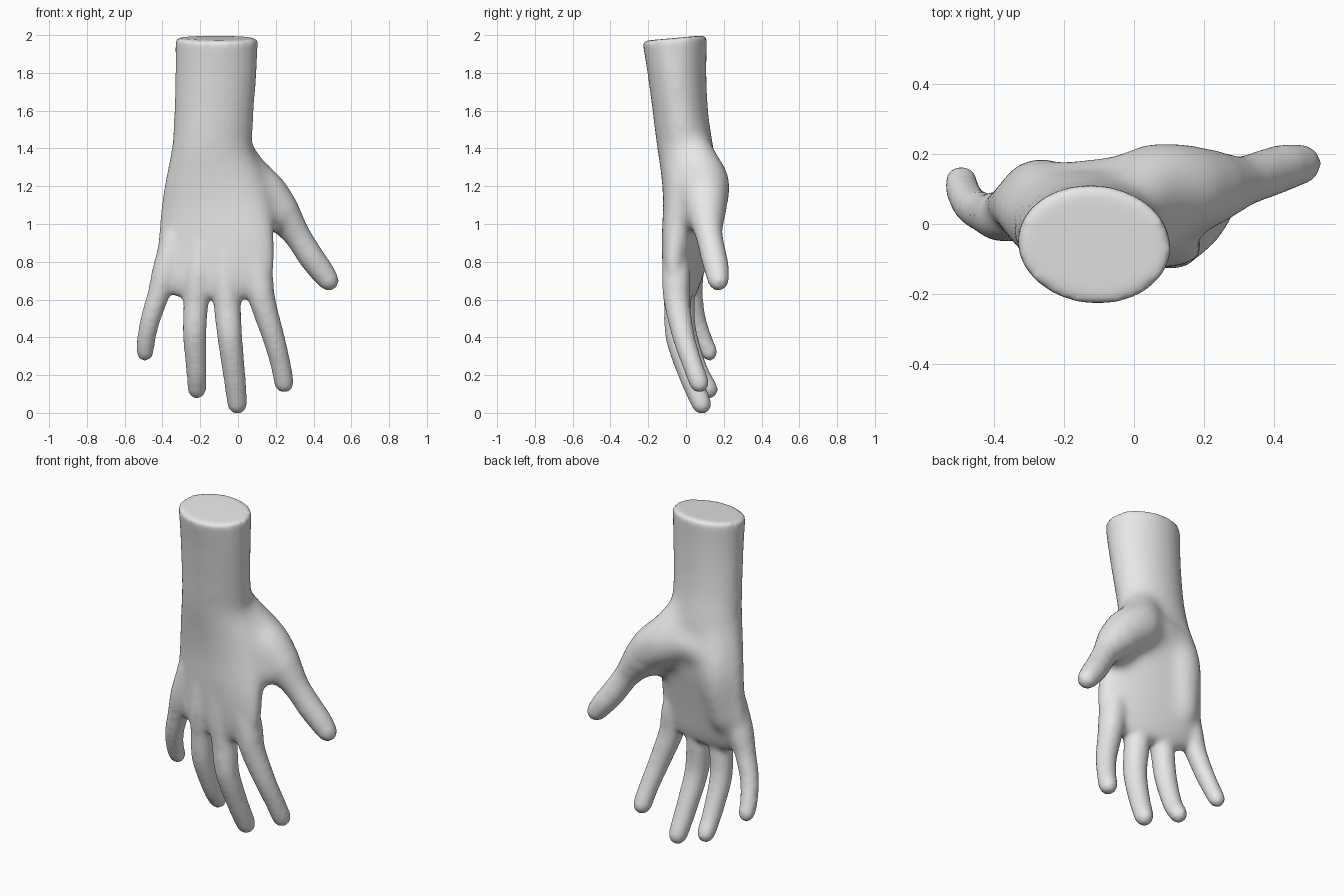
import bpy, bmesh, math
from mathutils import Vector

if "Cube" in bpy.data.objects:
    bpy.data.objects.remove(bpy.data.objects["Cube"])

SIDES = 24
PAD = 0.007          # makes up for the shrinkage of the final smoothing
bm = bmesh.new()


def spline(keys, steps=6):
    """Catmull-Rom interpolation through rows of numbers."""
    k = [Vector(r) for r in keys]
    k = [k[0] * 2 - k[1]] + k + [k[-1] * 2 - k[-2]]
    out = []
    for i in range(1, len(k) - 2):
        a, b, c, d = k[i - 1:i + 3]
        for s in range(steps):
            t = s / steps
            out.append((b * 2 + (c - a) * t + (a * 2 - b * 5 + c * 4 - d) * t * t
                        + (b * 3 - a - c * 3 + d) * t ** 3) * 0.5)
    return out + [k[-2]]


def loft(rings):
    """Skin a closed tube over rings of points."""
    rows = [[bm.verts.new(p) for p in ring] for ring in rings]
    for a, b in zip(rows, rows[1:]):
        for i in range(SIDES):
            j = (i + 1) % SIDES
            bm.faces.new((a[i], a[j], b[j], b[i]))
    bm.faces.new(rows[0])
    bm.faces.new(rows[-1])


def limb(keys):
    """Round tapering tube with domed ends; rows are x, y, z, radius."""
    pts = spline(keys)
    mid = [Vector(p[:3]) for p in pts]
    rad = [p[3] + PAD for p in pts]
    tan = [(mid[min(i + 1, len(mid) - 1)] - mid[max(i - 1, 0)]).normalized()
           for i in range(len(mid))]
    path = list(zip(mid, rad, tan))
    angles = [math.radians(a) for a in (20, 40, 58, 74, 86)]

    def dome(end, sign):
        c, r, t = end
        return [(c + t * (sign * 1.12 * r * math.sin(a)), r * math.cos(a), t) for a in angles]

    path = dome(path[0], -1)[::-1] + path + dome(path[-1], 1)
    rings = []
    for c, r, t in path:
        u = Vector((0, 1, 0)).cross(t).normalized()
        v = t.cross(u)
        rings.append([c + (u * math.cos(w) + v * math.sin(w)) * r
                      for w in (2 * math.pi * i / SIDES for i in range(SIDES))])
    loft(rings)


def trunk(keys):
    """Oval tube; rows are z, centre x, centre y, half width, half depth, twist."""
    rings = []
    for z, cx, cy, rx, ry, tw in spline(keys):
        ring = []
        for i in range(SIDES):
            w = 2 * math.pi * i / SIDES
            x, y = (rx + .003) * math.cos(w), (ry + .003) * math.sin(w)
            px = cx + x * math.cos(tw) - y * math.sin(tw)
            py = cy + x * math.sin(tw) + y * math.cos(tw)
            # the cut end slopes slightly down to the front
            slope = max(0, (z - 1.8) / .2) * (py - .11) * .09
            ring.append(Vector((px, py, z + slope)))
        rings.append(ring)
    loft(rings)


def fuse(name, voxel, iterations):
    """Turn the collected tubes into one object with a single soft skin."""
    bmesh.ops.recalc_face_normals(bm, faces=bm.faces)
    mesh = bpy.data.meshes.new(name)
    bm.to_mesh(mesh)
    bm.clear()
    obj = bpy.data.objects.new(name, mesh)
    bpy.context.collection.objects.link(obj)
    skin = obj.modifiers.new("fuse", 'REMESH')
    skin.mode = 'VOXEL'
    skin.voxel_size = voxel
    skin.use_smooth_shade = True
    soft = obj.modifiers.new("soften", 'SMOOTH')
    soft.factor = .5
    soft.iterations = iterations
    return obj


# Palm, softened strongly on its own first
trunk([(1.72, -.122, -.04, .209, .147, -.05),
       (1.55, -.129, -.025, .208, .146, -.04),
       (1.4, -.137, -.003, .215, .148, 0),
       (1.25, -.122, .012, .262, .140, -.06),
       (1.1, -.117, .014, .295, .128, -.15),
       (.95, -.115, .0, .315, .112, -.2),
       (.8, -.12, -.012, .328, .094, -.2),
       (.69, -.125, -.018, .31, .08, -.18),
       (.60, -.115, -.02, .22, .055, -.15)])
# fleshy thumb base, outer pad, heel of the palm and web beside the thumb
limb([(-.02, .04, 1.38, .10), (.05, .09, 1.23, .132), (.14, .10, 1.155, .125),
      (.22, .105, 1.07, .105)])
limb([(-.23, .05, 1.32, .09), (-.265, .075, 1.1, .11), (-.30, .055, .84, .085)])
limb([(-.22, .08, 1.2, .09), (-.1, .09, 1.24, .095), (.02, .09, 1.2, .10)])
limb([(.10, .01, 1.06, .075), (.21, .075, 1.03, .075)])
palm = fuse("palm", .016, 40)
soft_palm = palm.evaluated_get(bpy.context.evaluated_depsgraph_get())
bm.from_mesh(soft_palm.to_mesh())
soft_palm.to_mesh_clear()
bpy.data.objects.remove(palm)

# Forearm
trunk([(2.0, -.113, -.06, .217, .169, -.10),
       (1.8, -.117, -.048, .213, .153, -.08),
       (1.6, -.127, -.03, .208, .144, -.05),
       (1.4, -.137, -.005, .208, .140, 0)])

# Thumb
limb([(.13, .10, 1.15, .105), (.20, .105, 1.085, .105), (.252, .11, 1.025, .088),
      (.312, .122, .942, .066), (.385, .147, .828, .063), (.432, .162, .765, .060),
      (.474, .17, .708, .052)])

# Index finger
limb([(.07, -.055, .88, .06), (.108, -.052, .72, .07), (.13, -.048, .59, .063),
      (.188, -.012, .40, .053), (.225, .033, .26, .048), (.243, .068, .163, .047)])

# Middle finger
limb([(-.07, -.055, .88, .06), (-.065, -.05, .72, .07), (-.058, -.045, .58, .066),
      (-.043, -.042, .40, .06), (-.02, .02, .20, .053), (-.004, .08, .052, .048)])

# Ring finger
limb([(-.19, -.035, .88, .06), (-.21, -.03, .72, .068), (-.222, -.02, .58, .06),
      (-.23, -.005, .42, .056), (-.22, .065, .22, .048), (-.218, .117, .13, .045)])

# Little finger
limb([(-.34, .02, .92, .06), (-.38, .022, .76, .066), (-.42, .03, .63, .053),
      (-.462, .052, .50, .047), (-.486, .09, .39, .043), (-.492, .12, .325, .041)])

# Skin between the finger roots
limb([(-.30, .0, .715, .05), (-.15, -.03, .66, .05), (.05, -.042, .67, .05)])

hand = fuse("hand", .013, 18)
mat = bpy.data.materials.new("light grey")
mat.diffuse_color = (.8, .8, .8, 1)
mat.use_nodes = True
mat.node_tree.nodes["Principled BSDF"].inputs["Base Color"].default_value = mat.diffuse_color
hand.data.materials.append(mat)
bm.free()
